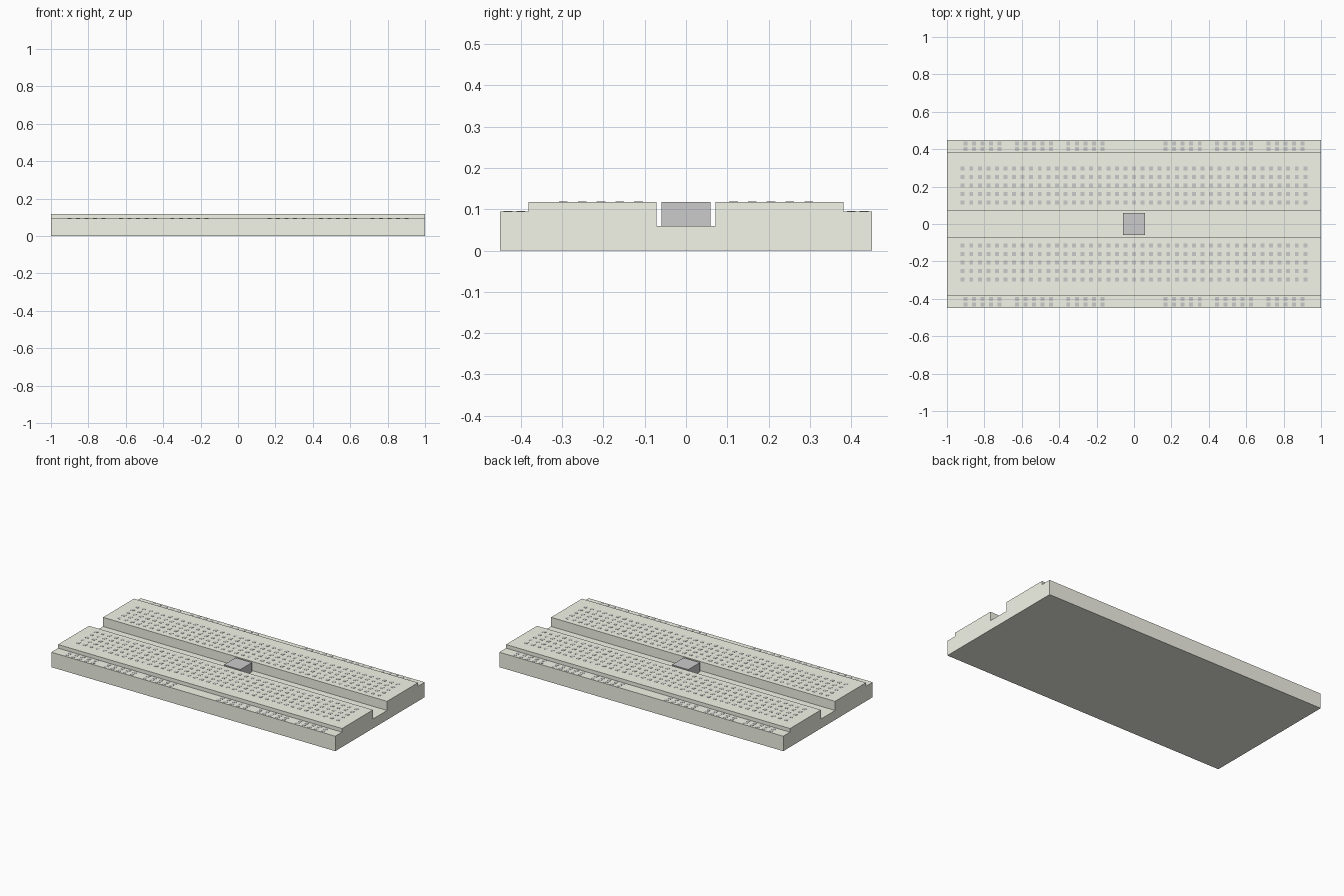
import bpy, bmesh
from mathutils import Matrix

if "Cube" in bpy.data.objects:
    bpy.data.objects.remove(bpy.data.objects["Cube"])

PITCH = 0.0458
TILE = 0.021
RAIL_Z, TOP_Z, GROOVE_Z = 0.095, 0.118, 0.06


def finish(bm, name, mat=None):
    bmesh.ops.recalc_face_normals(bm, faces=bm.faces)
    me = bpy.data.meshes.new(name)
    bm.to_mesh(me)
    bm.free()
    ob = bpy.data.objects.new(name, me)
    bpy.context.collection.objects.link(ob)
    if mat:
        me.materials.append(mat)
    return ob


def add_box(bm, centre, size):
    m = Matrix.Translation(centre) @ Matrix.Diagonal((*size, 1))
    bmesh.ops.create_cube(bm, size=1, matrix=m)


def socket_grid(name, xs, ys, z):
    # thin square contact openings lying on a deck
    bm = bmesh.new()
    for x in xs:
        for y in ys:
            add_box(bm, (x, y, z), (TILE, TILE, 0.002))
    return finish(bm, name)


plastic = bpy.data.materials.new("cream_plastic")
plastic.diffuse_color = (0.9, 0.91, 0.81, 1)
plastic.use_nodes = True
plastic.node_tree.nodes["Principled BSDF"].inputs["Base Color"].default_value = plastic.diffuse_color

# Board body: stepped cross-section extruded along x
half = [(0.45, 0), (0.45, RAIL_Z), (0.382, RAIL_Z), (0.382, TOP_Z),
        (0.071, TOP_Z), (0.071, GROOVE_Z)]
profile = half + [(-y, z) for y, z in reversed(half)]
bm = bmesh.new()
face = bm.faces.new([bm.verts.new((-1, y, z)) for y, z in profile])
ext = bmesh.ops.extrude_face_region(bm, geom=[face])
bmesh.ops.translate(bm, vec=(2, 0, 0),
                    verts=[g for g in ext["geom"] if isinstance(g, bmesh.types.BMVert)])
finish(bm, "board_body", plastic)

# Block sitting in the centre groove
bm = bmesh.new()
add_box(bm, (0, 0, (GROOVE_Z + TOP_Z) / 2), (0.116, 0.118, TOP_Z - GROOVE_Z))
finish(bm, "centre_block")

# Main socket fields and power rail sockets on both sides
field_x = [(i - 20) * PITCH for i in range(41)]
rail_x = [s * c + k * PITCH for s in (-1, 1) for c in (0.26, 0.535, 0.81)
          for k in range(-2, 3)]
for side, label in ((-1, "front"), (1, "back")):
    socket_grid(label + "_field_sockets", field_x,
                [side * (0.115 + 0.0455 * r) for r in range(5)], TOP_Z)
    socket_grid(label + "_rail_sockets", rail_x,
                [side * y for y in (0.40, 0.431)], RAIL_Z)
